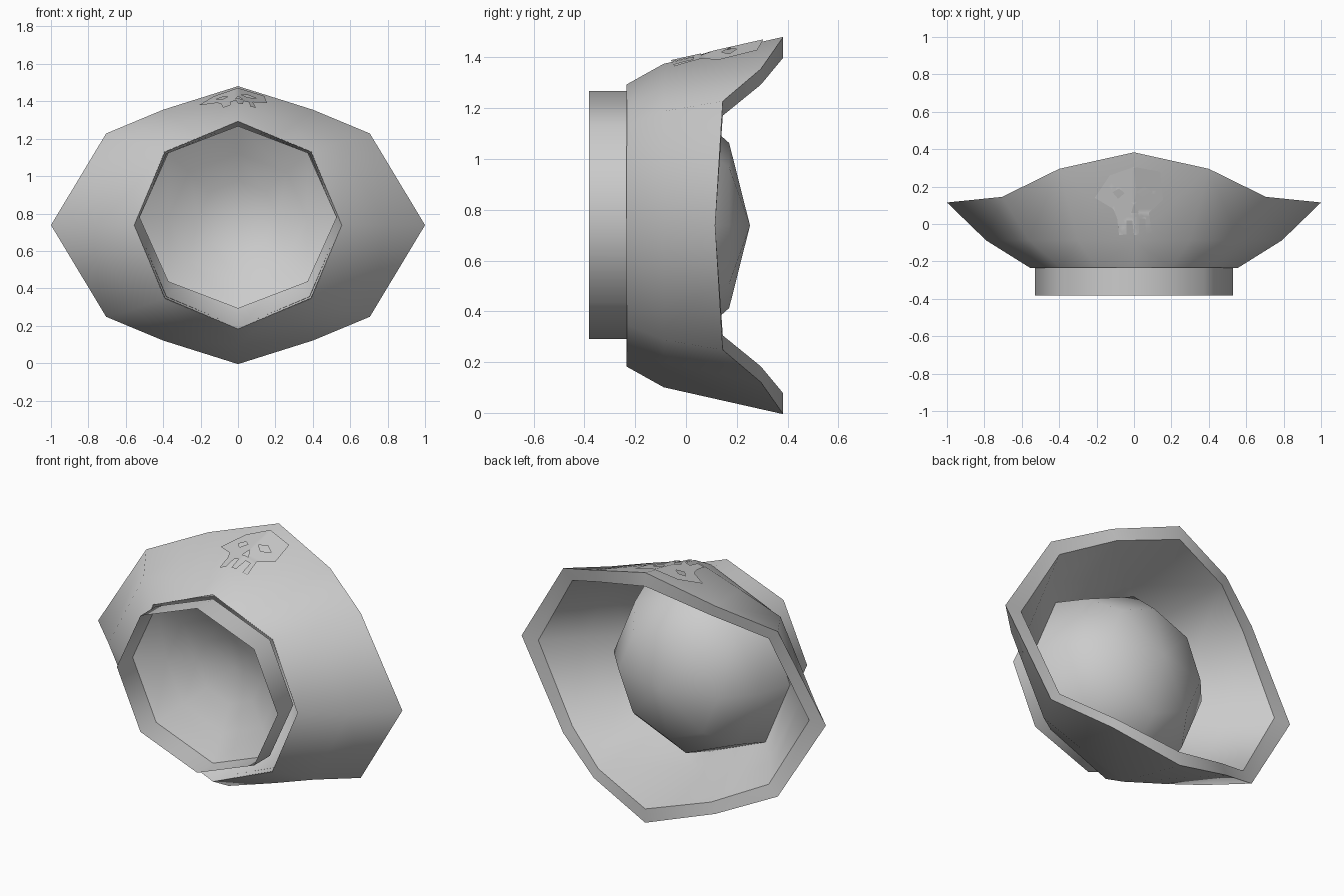
import bpy
import bmesh
from math import radians
from mathutils import Vector
from mathutils.bvhtree import BVHTree

if "Cube" in bpy.data.objects:
    bpy.data.objects.remove(bpy.data.objects["Cube"], do_unlink=True)

grey = bpy.data.materials.new("plain_grey")
grey.use_nodes = True
grey.diffuse_color = (0.6, 0.6, 0.6, 1)
grey.node_tree.nodes["Principled BSDF"].inputs["Base Color"].default_value = (0.6, 0.6, 0.6, 1)

MIDDLE = 0.738
COLLAR_MIDDLE = 0.78


def full_ring(quarter):
    """Mirror a quarter outline (top to side) into a closed ring."""
    right = quarter + [(x, y, -z) for x, y, z in reversed(quarter[:-1])]
    left = [(-x, y, z) for x, y, z in reversed(right[1:-1])]
    return right + left


def eighths(rx, rz, y):
    """Quarter outline of an octagon with a corner on top."""
    return [(0, y, rz), (rx * 0.707, y, rz * 0.707), (rx, y, 0)]


def at_depth(y, points):
    return [(x, y, z) for x, z in points]


def finish(name, bm):
    mesh = bpy.data.meshes.new(name)
    bm.to_mesh(mesh)
    bm.free()
    mesh.materials.append(grey)
    obj = bpy.data.objects.new(name, mesh)
    bpy.context.collection.objects.link(obj)
    bpy.ops.object.select_all(action="DESELECT")
    obj.select_set(True)
    bpy.context.view_layer.objects.active = obj
    bpy.ops.object.shade_smooth_by_angle(angle=radians(70))
    return obj


def loft(name, quarters, middle=MIDDLE):
    """Skin a row of mirrored rings with triangles."""
    bm = bmesh.new()
    rows = [[bm.verts.new((x, y, z + middle)) for x, y, z in full_ring(q)] for q in quarters]
    for a, b in zip(rows, rows[1:]):
        for i in range(len(a)):
            j = (i + 1) % len(a)
            bm.faces.new((a[i], a[j], b[j], b[i]))
    bmesh.ops.remove_doubles(bm, verts=bm.verts, dist=0.0005)
    bmesh.ops.triangulate(bm, faces=bm.faces[:])
    return finish(name, bm)


# Flared shell: outside, rim and inside
front = [(0, 0.555), (0.2, 0.47), (0.39, 0.39), (0.555, 0)]
outer_front = at_depth(-0.235, front)
outer_mid = at_depth(-0.088, [(0, 0.637), (0.3, 0.54), (0.56, 0.45), (0.79, 0)])
outer_rear = [(0, 0.383, 0.743), (0.4, 0.295, 0.617), (0.705, 0.145, 0.49), (1, 0.115, 0)]
inner_rear = [(0, 0.383, 0.661), (0.37, 0.295, 0.555), (0.645, 0.145, 0.433), (0.89, 0.115, 0)]
inner_mid = at_depth(-0.06, [(0, 0.57), (0.27, 0.485), (0.51, 0.405), (0.71, 0)])
inner_front = at_depth(-0.2, [(x * 0.98, z * 0.98) for x, z in front])

shell = loft("outer_shell", [outer_front, outer_mid, outer_rear])
loft("shell_rim", [outer_rear, inner_rear])
loft("inner_shell", [inner_rear, inner_mid, inner_front])

# Dome filling the shell
dome_profile = [(0.555, -0.235), (0.475, 0), (0.325, 0.17), (0, 0.252)]
loft("inner_dome", [eighths(r, r, y) for r, y in dome_profile])

# Thin collar standing out of the front, with a shallow dish at its bottom
loft("front_collar", [eighths(0.528, 0.488, y) for y in (-0.383, -0.235)], COLLAR_MIDDLE)
dish_profile = [(1, -0.235), (0.7, -0.145), (0.4, -0.08), (0, -0.03)]
loft("collar_dish", [eighths(0.528 * r, 0.488 * r, y) for r, y in dish_profile], COLLAR_MIDDLE)

# Skull emblem on top, draped over the shell
skull = [(-0.21, 0.14), (-0.13, 0.26), (0, 0.305), (0.14, 0.28), (0.155, 0.13), (0.08, 0.06),
         (0.095, -0.045), (0.065, -0.05), (0.06, 0.03), (0.03, 0.03), (0.025, -0.055),
         (0, -0.06), (-0.01, 0.02), (-0.04, 0.02), (-0.04, -0.055), (-0.08, -0.06),
         (-0.09, 0.03), (-0.11, 0.08)]
left_eye = [(0.015, 0.17), (0.055, 0.2), (0.1, 0.17), (0.05, 0.14)]
right_eye = [(-0.115, 0.17), (-0.08, 0.19), (-0.05, 0.165), (-0.085, 0.135)]
nose = [(0, 0.11), (0.025, 0.06), (-0.015, 0.06)]

bm = bmesh.new()
for loop in (skull, left_eye, right_eye, nose):
    verts = [bm.verts.new((x, y, 0)) for x, y in loop]
    for i, v in enumerate(verts):
        bm.edges.new((v, verts[i - 1]))
bmesh.ops.triangle_fill(bm, edges=bm.edges[:], use_beauty=True, normal=(0, 0, 1))
for axis in (Vector((1, 0, 0)), Vector((0, 1, 0))):
    for step in range(-10, 16):
        bmesh.ops.bisect_plane(bm, geom=bm.verts[:] + bm.edges[:] + bm.faces[:],
                               plane_co=axis * step * 0.02, plane_no=axis)
surface = BVHTree.FromPolygons([v.co for v in shell.data.vertices],
                               [p.vertices[:] for p in shell.data.polygons])
for v in bm.verts:
    hit = surface.ray_cast(Vector((v.co.x, v.co.y, 3)), Vector((0, 0, -1)))[0]
    if hit:
        v.co.z = hit.z + 0.008
bmesh.ops.recalc_face_normals(bm, faces=bm.faces[:])
if sum(f.normal.z for f in bm.faces) < 0:
    bmesh.ops.reverse_faces(bm, faces=bm.faces[:])
finish("skull_emblem", bm)
